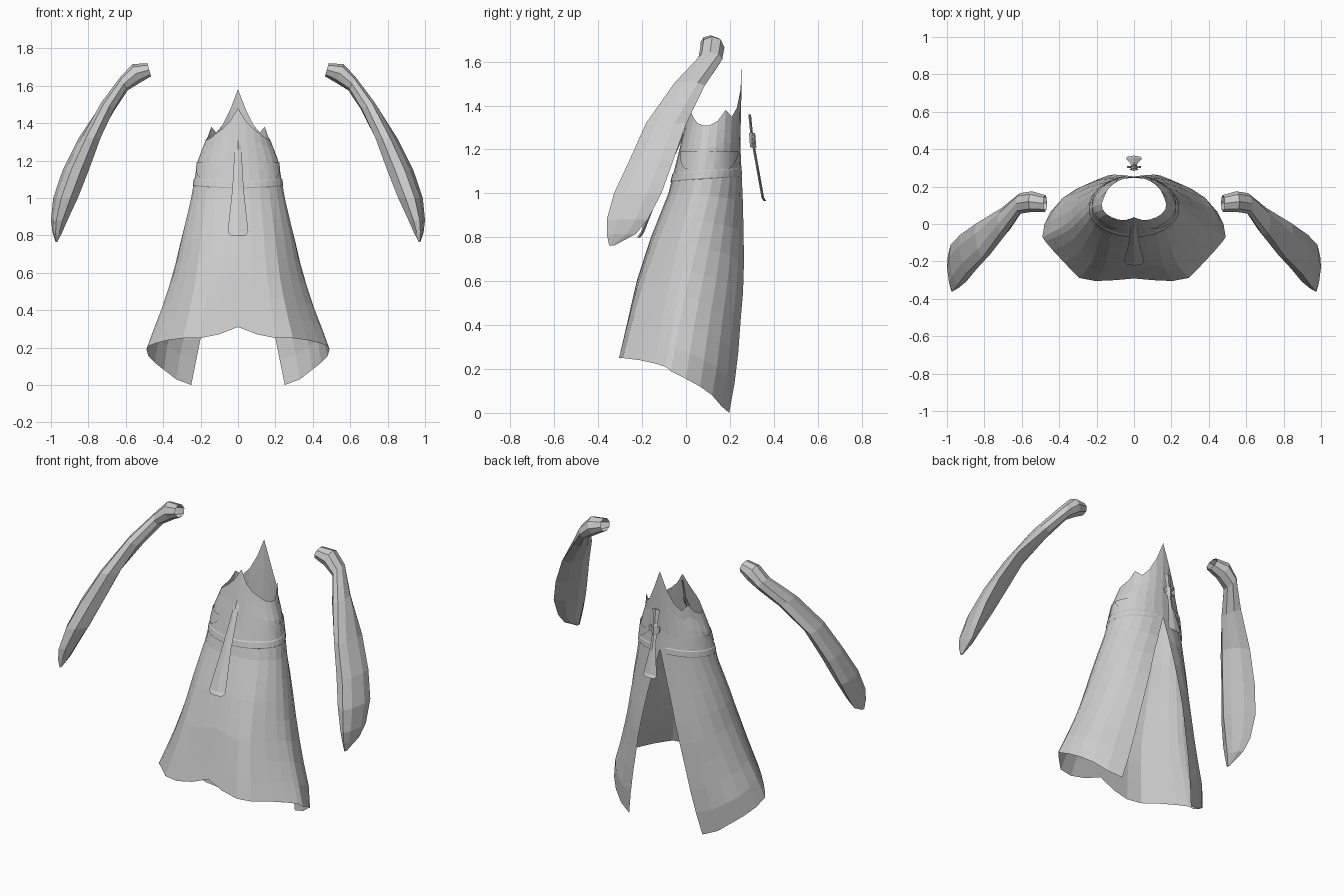
import bpy, math

cube = bpy.data.objects.get("Cube")
if cube:
    bpy.data.objects.remove(cube, do_unlink=True)

cloth = bpy.data.materials.new("grey cloth")
cloth.use_nodes = True
cloth.diffuse_color = (0.6, 0.6, 0.6, 1)
cloth.node_tree.nodes["Principled BSDF"].inputs["Base Color"].default_value = (0.6, 0.6, 0.6, 1)


def lerp(table, key):
    """Piecewise linear lookup in (key, value) pairs."""
    if key <= table[0][0]:
        return table[0][1]
    for (k0, v0), (k1, v1) in zip(table, table[1:]):
        if key <= k1:
            return v0 + (v1 - v0) * (key - k0) / (k1 - k0)
    return table[-1][1]


def make(name, verts, faces, mirror=False):
    mesh = bpy.data.meshes.new(name)
    mesh.from_pydata(verts, [], faces)
    mesh.materials.append(cloth)
    obj = bpy.data.objects.new(name, mesh)
    bpy.context.collection.objects.link(obj)
    if mirror:
        mod = obj.modifiers.new("mirror", "MIRROR")
        mod.merge_threshold = 0.002


def loft(name, rows, closed=False, mirror=False):
    """Skin rows of points that all have the same length."""
    n = len(rows[0])
    verts = [p for row in rows for p in row]
    faces = []
    for r in range(len(rows) - 1):
        for c in range(n if closed else n - 1):
            d = (c + 1) % n
            faces.append((r * n + c, r * n + d, (r + 1) * n + d, (r + 1) * n + c))
    make(name, verts, faces, mirror)


# Gown outline by height
WIDTH = [(0.2, .49), (0.4, .41), (0.6, .345), (0.8, .3), (1.0, .25), (1.2, .215), (1.33, .165)]
FRONT = [(0.25, -.305), (0.4, -.27), (0.6, -.225), (0.8, -.16), (1.0, -.08), (1.2, -.03), (1.48, .035)]
BACK = [(0, .24), (0.2, .265), (0.6, .285), (0.9, .265), (1.2, .247), (1.58, .255)]
MIDDLE = [(0.2, -.07), (0.6, 0), (1.05, .08), (1.35, .11)]
SLIT = [(0, .25), (0.25, .2), (0.55, .14), (0.85, .07), (1.1, 0)]
HEM = [.31, .27, .25, .25, .24, .225, .21, .19, .155, .12, .08, .03, 0]
RIM = [1.48, 1.41, 1.37, 1.345, 1.32, 1.31, 1.31, 1.33, 1.38, 1.35, 1.39, 1.47, 1.58]
COLS = len(HEM)
YOKE = 1.1


def gown_point(u, z, puff=0.0):
    """Point on the gown: u runs from front middle to back edge."""
    w, mid = lerp(WIDTH, z), lerp(MIDDLE, z)
    a = u * (math.pi - math.asin(lerp(SLIT, z) / w))
    s, c = max(math.sin(a), 0), math.cos(a)
    if c > 0:
        # flat front with slanted corners low down, round at the chest
        slant = min(1, (2.44 * (1 - s)) ** .8)
        depth = c + (slant - c) * lerp([(.3, 1), (1.1, 0)], z)
        y = mid - (mid - lerp(FRONT, z)) * depth
    else:
        y = mid - (lerp(BACK, z) - mid) * c
    return (w * s + puff * s, y - puff * c, z)


def gown_row(lo, hi, t):
    return [gown_point(i / (COLS - 1), lo[i] + (hi[i] - lo[i]) * t) for i in range(COLS)]


# Skirt with open back, and bodice with peaked rim
waist = [YOKE] * COLS
rows = [gown_row(HEM, waist, k / 8) for k in range(9)]
rows += [gown_row(waist, RIM, k / 4) for k in range(1, 5)]
loft("gown", rows, mirror=True)

# Thin belt around the waist
belt = []
for z, puff in ((1.05, .001), (1.055, .004), (1.085, .004), (1.09, .001)):
    belt.append([gown_point(i / 18, z + .03 * i / 18, puff) for i in range(18)])
loft("belt", belt, mirror=True)

# Scalloped trim above the belt
trim = []
for k in range(2):
    row = []
    for i in range(25):
        drop = .08 * abs(math.sin(math.pi * i / 12))
        row.append(gown_point(.12 + .76 * i / 24, 1.19 - drop * k, .004))
    trim.append(row)
loft("scalloped_trim", trim, mirror=True)

# Hanging sleeves: x, y, z, then half sizes across, in depth and in height
SLEEVE = [
    (.475, .11, 1.685, .01, .045, .035),
    (.545, .12, 1.665, .02, .055, .05),
    (.61, .11, 1.61, .02, .055, .035),
    (.695, .01, 1.49, .04, .075, .02),
    (.793, -.09, 1.32, .058, .092, 0),
    (.867, -.158, 1.15, .07, .1, 0),
    (.922, -.22, 1.0, .066, .108, 0),
    (.956, -.268, .88, .044, .093, 0),
    (.966, -.295, .815, .026, .066, 0),
    (.971, -.338, .763, .004, .012, 0),
]
# Lower sleeve section: flat outside, ridge at the front
SECTION = [(.9, 1), (0, .75), (-.75, .25), (-1, -.2), (-.4, -.8), (.35, -1), (.75, -.5), (1, .4)]
for side, label in ((1, "left"), (-1, "right")):
    rings = []
    for x, y, z, rx, ry, rz in SLEEVE:
        ring = []
        blend = lerp([(1.32, 1), (1.6, 0)], z)
        for k, (px, py) in enumerate(SECTION):
            a = math.tau * k / len(SECTION)
            c, s = math.cos(a), -math.sin(a)
            sx, sy = s + (px - s) * blend, c + (py - c) * blend
            ring.append((side * (x + rx * sx), y + ry * sy, z + rz * s))
        rings.append(ring[::side])
    loft(label + "_sleeve", rings, closed=True)


def ribbon(name, path, depth):
    """Flat tapered strip; path holds (y, z, half width)."""
    rings = []
    for y, z, w in path:
        rings.append([(-w, y, z), (0, y - depth, z), (w, y, z), (0, y + depth, z)])
    loft(name, rings, closed=True)


# Front tie, hanging clear of the gown
ribbon("front_tie", [(.02, 1.33, .006), (-.02, 1.26, .018), (-.11, 1.05, .03),
                     (-.2, .82, .055), (-.215, .8, .04)], .008)
ribbon("front_cord", [(.035, 1.44, .004), (.01, 1.33, .006), (-.02, 1.27, .006)], .005)

# Back tie with a knot and two bow loops
ribbon("back_tie", [(.29, 1.36, .025), (.3, 1.26, .012), (.325, 1.12, .02),
                    (.35, .98, .045), (.36, .965, .035)], .006)
ribbon("back_knot", [(.3, 1.275, .014), (.302, 1.265, .022), (.305, 1.22, .022),
                     (.307, 1.21, .014)], .014)
for side, label in ((1, "left"), (-1, "right")):
    outline = [(.01, 1.24), (.03, 1.265), (.038, 1.25), (.03, 1.225)]
    bow = [(side * x, y, z) for y in (.3, .31) for x, z in outline]
    n = len(outline)
    faces = [(0, 1, 2, 3), (7, 6, 5, 4)]
    faces += [(i, i + n, (i + 1) % n + n, (i + 1) % n) for i in range(n)]
    make(label + "_bow_loop", bow, faces)
